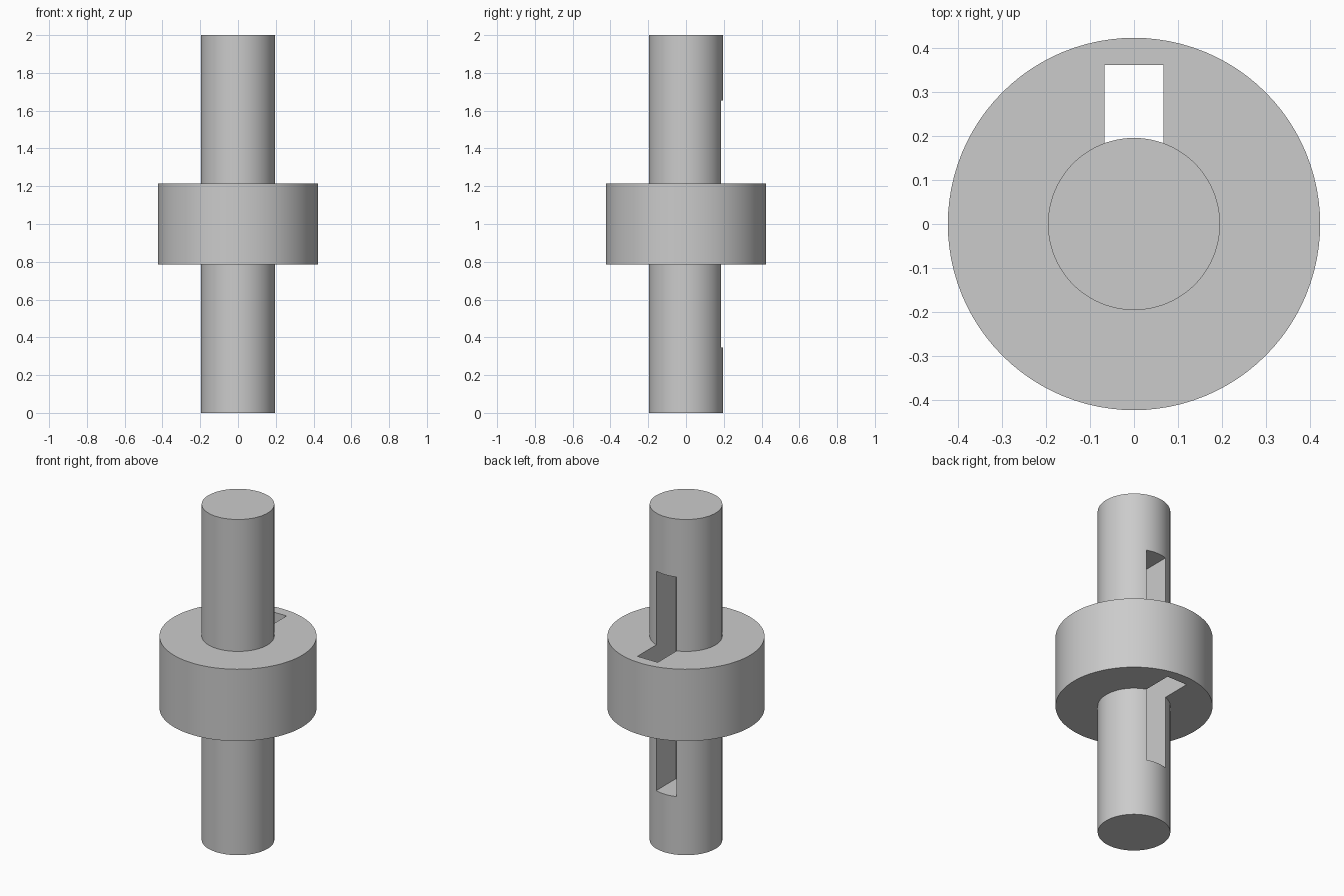
import bpy
import math

SHAFT_R, COLLAR_R = 0.196, 0.424

default = bpy.data.objects.get("Cube")
if default:
    bpy.data.objects.remove(default, do_unlink=True)

steel = bpy.data.materials.new("plain grey")
steel.use_nodes = True
steel.diffuse_color = (0.6, 0.6, 0.6, 1)
steel.node_tree.nodes["Principled BSDF"].inputs["Base Color"].default_value = (0.6, 0.6, 0.6, 1)


def cylinder(name, radius, z0, z1):
    bpy.ops.mesh.primitive_cylinder_add(vertices=96, radius=radius, depth=z1 - z0,
                                        location=(0, 0, (z0 + z1) / 2))
    obj = bpy.context.object
    obj.name = name
    obj.data.materials.append(steel)
    return obj


def apply_boolean(target, other, operation):
    mod = target.modifiers.new(operation.lower(), "BOOLEAN")
    mod.object, mod.operation, mod.solver = other, operation, "EXACT"
    bpy.context.view_layer.objects.active = target
    bpy.ops.object.modifier_apply(modifier=mod.name)
    bpy.data.objects.remove(other, do_unlink=True)


# Shaft with a thick collar around its middle
body = cylinder("collared_shaft", SHAFT_R, 0, 2)
collar = cylinder("collar", COLLAR_R, 0.786, 1.214)
apply_boolean(body, collar, "UNION")

# Long keyway slot, open at the back of the shaft and through the collar
bpy.ops.mesh.primitive_cube_add(size=1, location=(0, 0.181, 1))
slot = bpy.context.object
slot.name = "slot_cutter"
slot.hide_render = True
slot.scale = (0.134, 0.362, 1.308)
slot.data.materials.append(steel)
apply_boolean(body, slot, "DIFFERENCE")

# Smooth round walls, sharp rims and slot edges
bpy.ops.object.select_all(action="DESELECT")
body.select_set(True)
bpy.context.view_layer.objects.active = body
bpy.ops.object.shade_smooth_by_angle(angle=math.radians(30))
